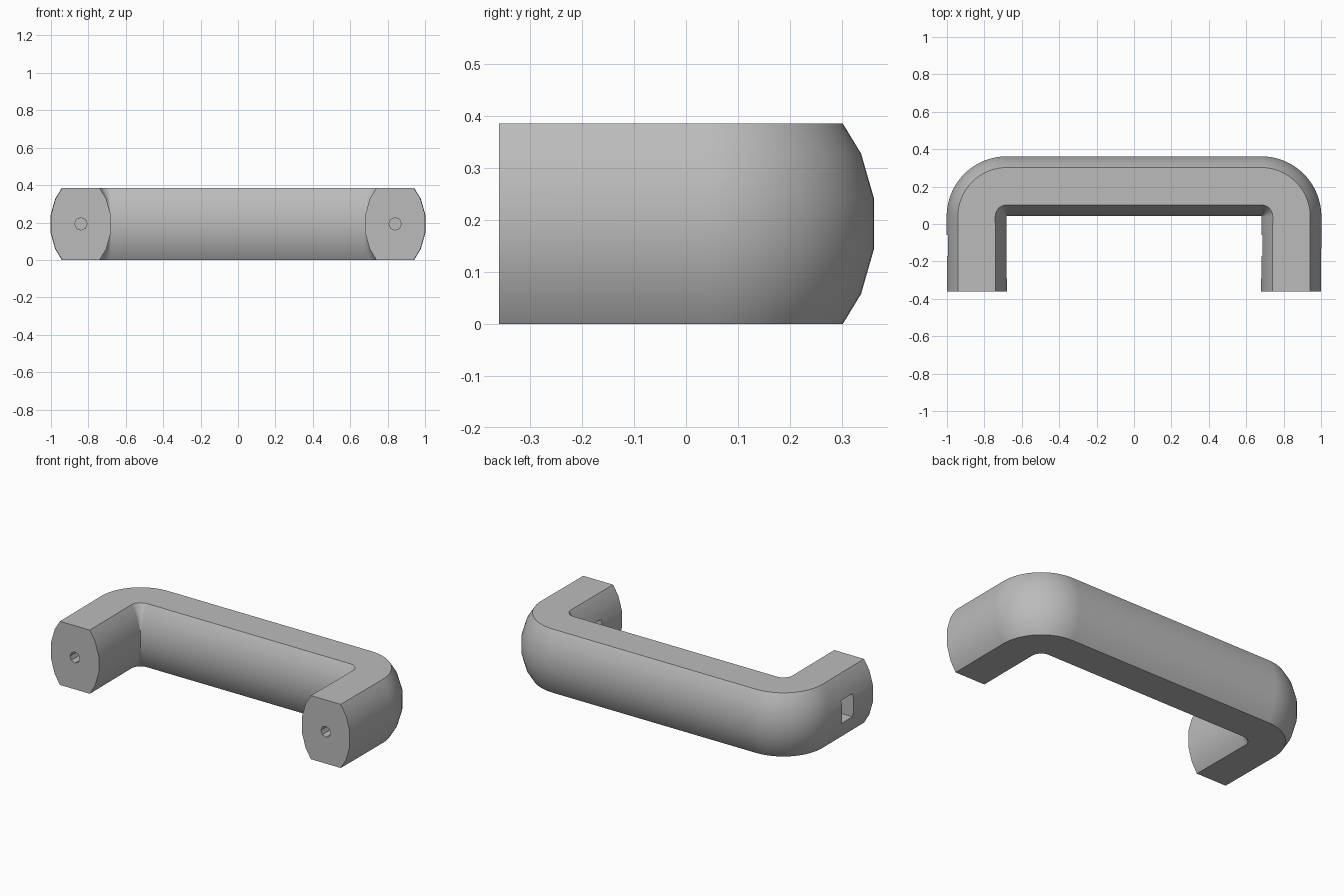
import bpy, bmesh
from math import sin, cos, pi, radians
from mathutils import Matrix, Vector

cube = bpy.data.objects.get("Cube")
if cube:
    bpy.data.objects.remove(cube)

LEG_X, END_Y, HEIGHT = 0.84, -0.36, 0.385
BEND_X, BEND_Y, BEND_R, STEPS = 0.68, 0.04, 0.162, 16
MID_Z = HEIGHT / 2

grey = bpy.data.materials.new("grey plastic")
grey.use_nodes = True
grey.diffuse_color = (0.5, 0.5, 0.5, 1)
grey.node_tree.nodes["Principled BSDF"].inputs["Base Color"].default_value = (0.5, 0.5, 0.5, 1)


def make_object(name, bm):
    bmesh.ops.recalc_face_normals(bm, faces=bm.faces)
    mesh = bpy.data.meshes.new(name)
    bm.to_mesh(mesh)
    bm.free()
    mesh.materials.append(grey)
    obj = bpy.data.objects.new(name, mesh)
    bpy.context.collection.objects.link(obj)
    return obj


# Cross-section: flat top and bottom, faceted round sides (outward offset, z)
quarter = [(0.16, 0.048), (0.135, 0.135), (0.1, MID_Z)]
side = [(o, -z) for o, z in reversed(quarter)] + quarter
section = side + [(-o, z) for o, z in reversed(side)]

# Path stations: centre point and outward direction, left leg to right leg
half = [(Vector((LEG_X, END_Y, MID_Z)), Vector((1, 0, 0)))]
for i in range(STEPS + 1):
    a = i / STEPS * pi / 2
    out = Vector((cos(a), sin(a), 0))
    half.append((Vector((BEND_X, BEND_Y, MID_Z)) + out * BEND_R, out))
flip = Vector((-1, 1, 1))
path = half + [(p * flip, n * flip) for p, n in reversed(half)]

# Handle body swept along the path
bm = bmesh.new()
rings = [[bm.verts.new(p + n * o + Vector((0, 0, z))) for o, z in section] for p, n in path]
count = len(section)
for r0, r1 in zip(rings, rings[1:]):
    for j in range(count):
        k = (j + 1) % count
        bm.faces.new((r0[j], r0[k], r1[k], r1[j]))
bm.faces.new(rings[0])
bm.faces.new(rings[-1])
handle = make_object("handle", bm)


def cut(cutter):
    cutter.hide_render = True
    mod = handle.modifiers.new(cutter.name, "BOOLEAN")
    mod.operation = "DIFFERENCE"
    mod.solver = "EXACT"
    mod.object = cutter


# Screw hole in each foot, and a nut slot entering each leg from the -x side
for label, x in (("left", LEG_X), ("right", -LEG_X)):
    bm = bmesh.new()
    bmesh.ops.create_cone(bm, cap_ends=True, segments=8, radius1=0.033, radius2=0.033, depth=0.4)
    bmesh.ops.rotate(bm, verts=bm.verts, matrix=Matrix.Rotation(pi / 2, 3, "X"))
    bmesh.ops.translate(bm, verts=bm.verts, vec=(x, -0.22, MID_Z))
    cut(make_object(label + "_screw_hole_cutter", bm))

    bm = bmesh.new()
    bmesh.ops.create_cube(bm, size=1)
    bmesh.ops.scale(bm, verts=bm.verts, vec=(0.3, 0.11, 0.14))
    bmesh.ops.translate(bm, verts=bm.verts, vec=(x - 0.08, -0.115, MID_Z))
    cut(make_object(label + "_nut_slot_cutter", bm))

# Bake the cuts, then smooth the rounded sides and keep the flat edges crisp
bpy.ops.object.select_all(action="DESELECT")
handle.select_set(True)
bpy.context.view_layer.objects.active = handle
for mod in list(handle.modifiers):
    bpy.ops.object.modifier_apply(modifier=mod.name)
bpy.ops.object.shade_smooth_by_angle(angle=radians(30))
weighted = handle.modifiers.new("clean_shading", "WEIGHTED_NORMAL")
weighted.keep_sharp = True

# Cutters are no longer needed
for obj in [o for o in bpy.data.objects if o.name.endswith("_cutter")]:
    bpy.data.objects.remove(obj)
